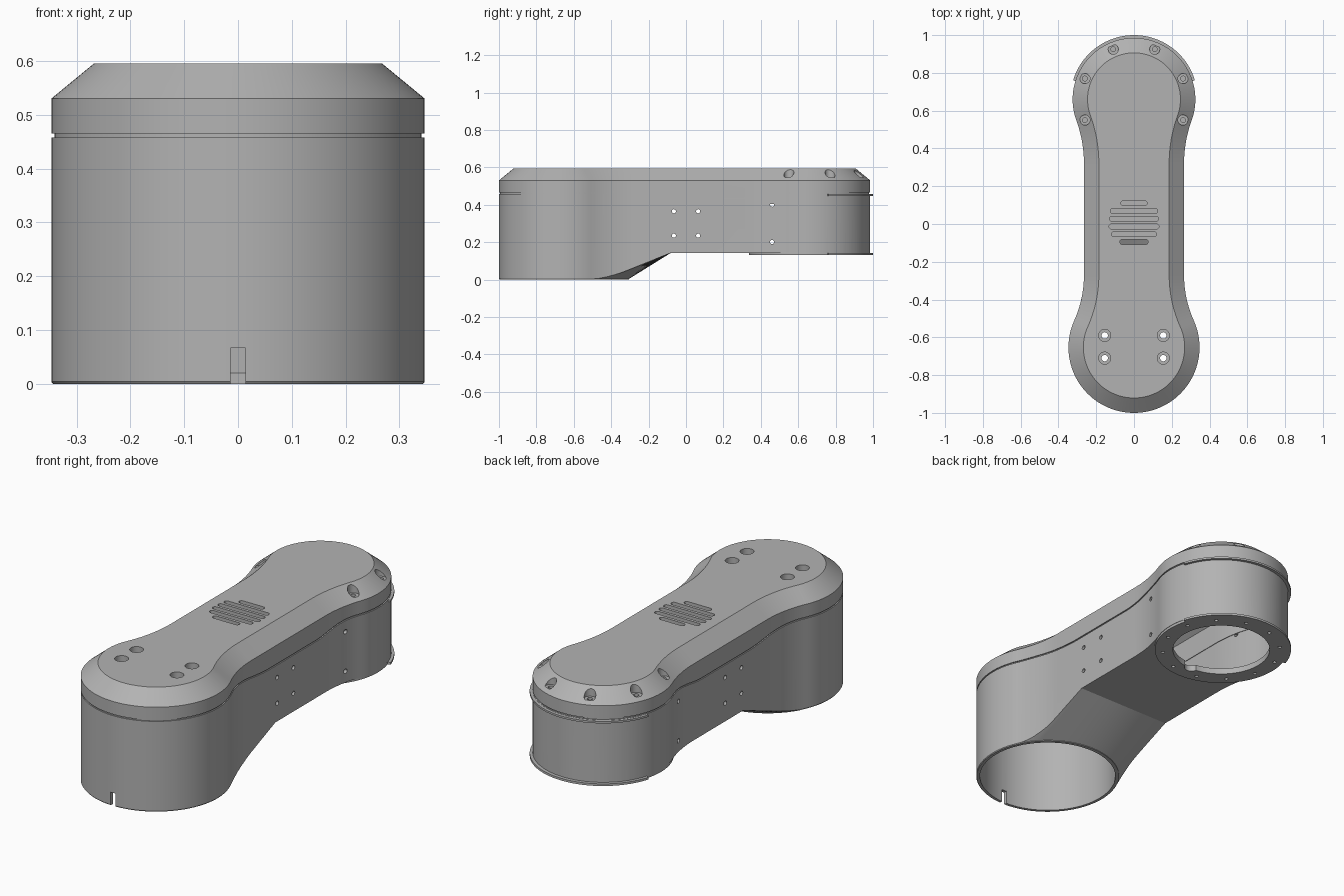
import bpy, bmesh
from math import sin, cos, pi, atan2, sqrt, radians

if "Cube" in bpy.data.objects:
    bpy.data.objects.remove(bpy.data.objects["Cube"])

grey = bpy.data.materials.new("satin_grey")
grey.use_nodes = True
GREY = (0.45, 0.45, 0.45, 1)
grey.diffuse_color = GREY
grey.node_tree.nodes["Principled BSDF"].inputs["Base Color"].default_value = GREY

# Plan dimensions: front and back lobes joined by a narrow waist
FRONT_Y, FRONT_R, WAIST_FRONT = -0.653, 0.347, -0.27
BACK_Y, BACK_R, WAIST_BACK = 0.66, 0.325, 0.32
WAIST = 0.265
WALL = 0.018


def arc(cx, cy, r, a0, a1, n):
    return [(cx + r * cos(a0 + (a1 - a0) * i / n), cy + r * sin(a0 + (a1 - a0) * i / n))
            for i in range(n + 1)]


def outline(inset):
    """Closed plan outline, moved inwards by inset."""
    def fillet(r, d):
        return (WAIST ** 2 + d * d - r * r) / (2 * (r - WAIST))
    df, db = WAIST_FRONT - FRONT_Y, BACK_Y - WAIST_BACK
    ff, fb = fillet(FRONT_R, df), fillet(BACK_R, db)
    a, b = atan2(df, WAIST + ff), atan2(db, WAIST + fb)
    half = arc(0, FRONT_Y, FRONT_R - inset, -pi / 2, a, 40)
    half += arc(WAIST + ff, WAIST_FRONT, ff + inset, pi + a, pi, 14)[1:]
    half += arc(WAIST + fb, WAIST_BACK, fb + inset, pi, pi - b, 14)
    half += arc(0, BACK_Y, BACK_R - inset, -b, pi / 2, 40)[1:]
    return half + [(-x, y) for x, y in half[-2:0:-1]]


def loft(bm, rings, cap=True):
    """Skin equal-length rings of 3D points and cap both ends."""
    vs = [[bm.verts.new(p) for p in ring] for ring in rings]
    n = len(vs[0])
    for lo, hi in zip(vs, vs[1:]):
        for i in range(n):
            bm.faces.new((lo[i], lo[(i + 1) % n], hi[(i + 1) % n], hi[i]))
    bm.faces.new(vs[0][::-1])
    bm.faces.new(vs[-1])


def solid(name, *lofts):
    bm = bmesh.new()
    for rings in lofts:
        loft(bm, rings)
    bmesh.ops.recalc_face_normals(bm, faces=bm.faces[:])
    me = bpy.data.meshes.new(name)
    bm.to_mesh(me)
    bm.free()
    me.materials.append(grey)
    ob = bpy.data.objects.new(name, me)
    bpy.context.collection.objects.link(ob)
    return ob


def prism(pts, z0, z1):
    return [[(x, y, z) for x, y in pts] for z in (z0, z1)]


def shell(*levels):
    return [[(x, y, z) for x, y in outline(inset)] for inset, z in levels]


def disc(x, y, r, z0, z1, n=24):
    return prism(arc(x, y, r, 0, 2 * pi, n)[:-1], z0, z1)


def box(x, y0, y1, z0, z1):
    return prism([(-x, y0), (x, y0), (x, y1), (-x, y1)], z0, z1)


def cut(target, cutter, keep=False):
    mod = target.modifiers.new("cut", 'BOOLEAN')
    mod.operation, mod.solver, mod.object = 'DIFFERENCE', 'EXACT', cutter
    bpy.context.view_layer.objects.active = target
    bpy.ops.object.modifier_apply(modifier=mod.name)
    if not keep:
        bpy.data.objects.remove(cutter)


# Parting line between body and cover: dips along the waist
def seam(y):
    t = min(max((-y - 0.12) / 0.35, (y - 0.25) / 0.25, 0), 1)
    return 0.428 + 0.03 * t * t * (3 - 2 * t)


def seam_cutter(offset, far_z):
    ys = [-1.3] + [-0.47 + 0.97 * i / 36 for i in range(37)] + [1.3]
    pts = [(y, seam(y) + offset) for y in ys] + [(1.3, far_z), (-1.3, far_z)]
    return solid("seam_cutter", [[(x, y, z) for y, z in pts] for x in (-0.6, 0.6)])


# Underside: ramp sweeping from the round front socket up to the flat floor
def underside_cutter(radius, offset):
    rings = []
    for i in range(41):
        x = -0.312 + 0.624 * i / 40
        y = FRONT_Y + sqrt(radius ** 2 - min(abs(x), radius - 0.035) ** 2)
        pts = [(y, -0.2), (y, offset), (-0.08, 0.14 + offset), (1.3, 0.14 + offset), (1.3, -0.2)]
        rings.append([(x, *p) for p in pts])
    for ring, x in ((rings[0], -0.6), (rings[-1], 0.6)):
        rings.insert(0 if x < 0 else len(rings), [(x, p[1], p[2]) for p in ring])
    return solid("underside_cutter", rings)


# Lower body: hollow, open at the top and at the front socket
body = solid("body_shell", shell((0.003, 0), (0, 0.004), (0, 0.6)))
cut(body, seam_cutter(0, 0.9))
cut(body, underside_cutter(FRONT_R, 0.003))
cavity = solid("cavity", shell((WALL, -0.1), (WALL, 0.8)))
cut(cavity, underside_cutter(FRONT_R - WALL, 0.02))
cut(body, cavity)
cut(body, solid("key_slot", box(0.014, -1.1, -0.9, -0.1, 0.067)))

# Side screw holes, through both walls
side = [(-0.065, 0.365), (0.065, 0.365), (-0.065, 0.235), (0.065, 0.235), (0.46, 0.4), (0.46, 0.2)]
cut(body, solid("side_holes", *[
    [[(x, p, q) for p, q in arc(y, z, 0.011, 0, 2 * pi, 16)[:-1]] for x in (-0.6, 0.6)]
    for y, z in side]))

# Bearing ring under the back lobe, with its bore, notch and bolt circle
ring = solid("bearing_ring", disc(0, BACK_Y, BACK_R - 0.002, 0.13, 0.15, 96))
bolts = [disc(x, y, 0.009, 0, 0.25, 12) for x, y in arc(0, BACK_Y, 0.285, pi / 12, 25 * pi / 12, 12)[:-1]]
for cutter in (solid("bore", disc(0, BACK_Y, 0.235, 0, 0.25, 96)),
               solid("notch", disc(0, BACK_Y - 0.225, 0.035, 0, 0.25)),
               solid("bolt_holes", *bolts)):
    cut(body, cutter, keep=True)
    cut(ring, cutter)


# Rear lips at the top and bottom of the back lobe
def lip(name, z0, z1):
    a0, a1 = radians(17), radians(163)
    pts = arc(0, BACK_Y + 0.003, 0.337, a0, a1, 48) + arc(0, BACK_Y, 0.315, a1, a0, 48)
    return solid(name, prism(pts, z0, z1))


lips = [lip("upper_rear_lip", 0.447, 0.457), lip("lower_rear_lip", 0.13, 0.141)]

# Inner locating lip that closes the seam
tongue = solid("locating_lip", shell((0.006, 0.405), (0.006, 0.485)))
cut(tongue, solid("tongue_core", shell((0.021, 0.3), (0.021, 0.6))))

# Cover: chamfered lid, hollow with screw bosses left inside
deck = [(s * 0.155, y) for s in (-1, 1) for y in (-0.59, -0.71)]
rim = [(s * x, y) for s in (-1, 1) for x, y in ((0.11, 0.925), (0.26, 0.77), (0.26, 0.55))]
cover = solid("top_cover", shell((0, 0.38), (0, 0.53), (0.079, 0.595)))
hollow = solid("hollow", shell((0.02, 0.3), (0.02, 0.522), (0.09, 0.575)))
cut(hollow, solid("bosses", *[disc(x, y, 0.042, 0.2, 0.7) for x, y in deck + rim]))
cut(cover, hollow)
cut(cover, seam_cutter(0.007, 0.1))

# Counterbored screw holes
cut(cover, solid("counterbores", *[disc(x, y, 0.032, 0.565, 0.8) for x, y in deck],
                 *[disc(x, y, 0.027, 0.545, 0.8) for x, y in rim]))
cut(cover, solid("screw_holes", *[disc(x, y, 0.017, 0.2, 0.8) for x, y in deck],
                 *[disc(x, y, 0.013, 0.2, 0.8) for x, y in rim]))

# Speaker-style vent: rounded slots
slots = []
for i, half in enumerate((0.07, 0.125, 0.13, 0.132, 0.12, 0.075)):
    y, r = 0.11 - 0.041 * i, 0.013
    pts = arc(half - r, y, r, -pi / 2, pi / 2, 8) + arc(r - half, y, r, pi / 2, 3 * pi / 2, 8)
    slots.append(prism(pts, 0.5, 0.8))
cut(cover, solid("vent_slots", *slots))

# Smooth curved walls, keep edges crisp
bpy.ops.object.select_all(action='DESELECT')
for ob in [body, ring, tongue, cover] + lips:
    ob.select_set(True)
bpy.context.view_layer.objects.active = body
bpy.ops.object.shade_smooth_by_angle(angle=radians(25))
